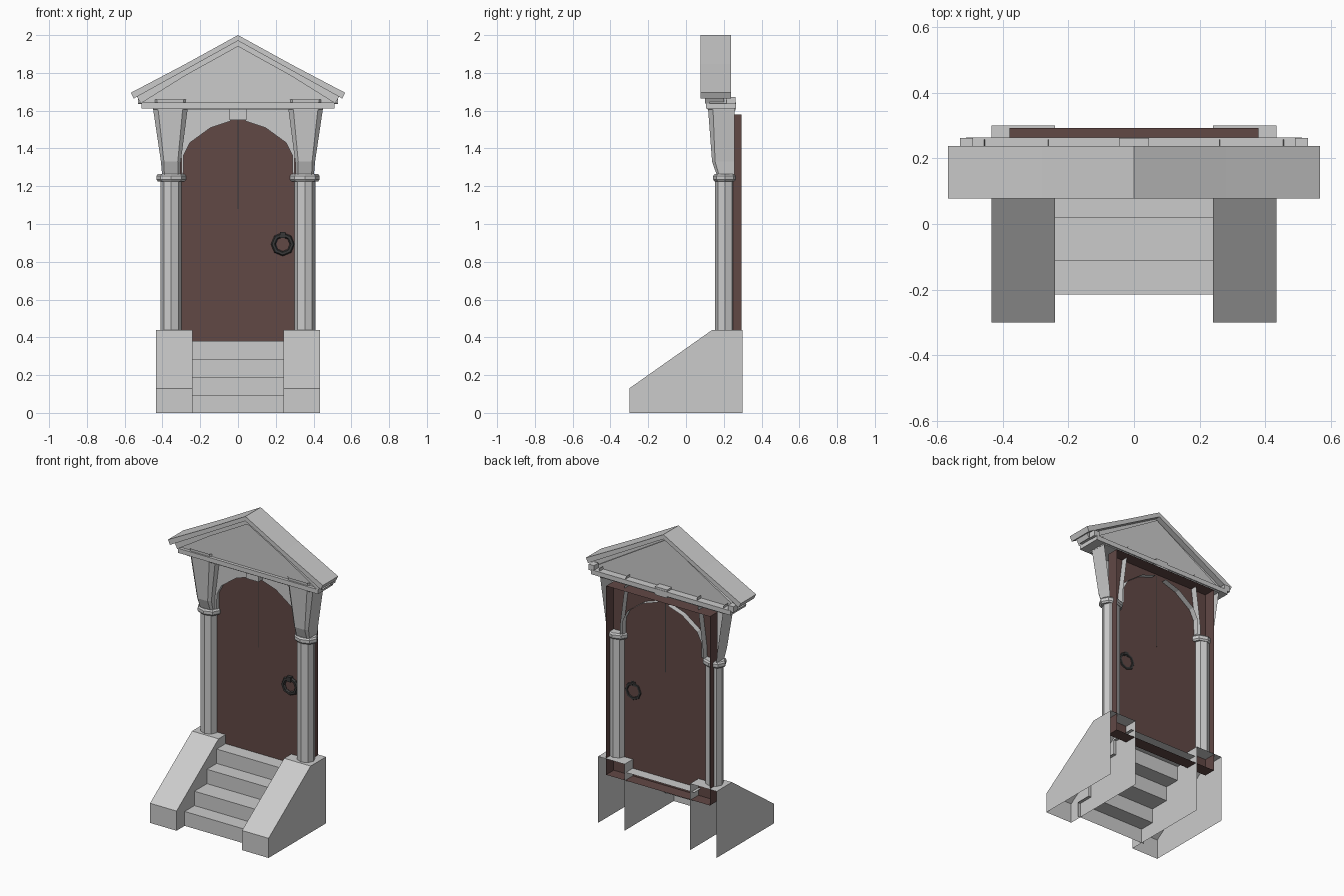
import bpy, bmesh

if "Cube" in bpy.data.objects:
    bpy.data.objects.remove(bpy.data.objects["Cube"])


def finish(name, verts, faces, mat=None, mirror=False, recalc=True):
    me = bpy.data.meshes.new(name)
    me.from_pydata(verts, [], faces)
    if recalc:
        bm = bmesh.new()
        bm.from_mesh(me)
        bmesh.ops.recalc_face_normals(bm, faces=bm.faces)
        bm.to_mesh(me)
        bm.free()
    ob = bpy.data.objects.new(name, me)
    bpy.context.collection.objects.link(ob)
    if mat:
        me.materials.append(mat)
    if mirror:
        ob.modifiers.new("Mirror", 'MIRROR')
    return ob


def prism(name, pts, axis, a, b, caps=(True, True), skip=(), **kw):
    """Extrude a closed profile along x (pts = y,z) or y (pts = x,z)."""
    n = len(pts)
    place = (lambda p, t: (t, p[0], p[1])) if axis == 'x' else (lambda p, t: (p[0], t, p[1]))
    verts = [place(p, t) for t in (a, b) for p in pts]
    faces = [(i, (i + 1) % n, n + (i + 1) % n, n + i) for i in range(n) if i not in skip]
    if caps[0]:
        faces.append(tuple(range(n))[::-1])
    if caps[1]:
        faces.append(tuple(range(n, 2 * n)))
    return finish(name, verts, faces, **kw)


def box(name, x0, x1, y0, y1, z0, z1, **kw):
    return prism(name, [(x0, z0), (x1, z0), (x1, z1), (x0, z1)], 'y', y0, y1, **kw)


def loft(name, rings, closed=True, **kw):
    """Skin a stack of rings; open strips get no caps and no back."""
    n = len(rings[0])
    verts = [v for r in rings for v in r]
    faces = [(k * n + i, k * n + (i + 1) % n, (k + 1) * n + (i + 1) % n, (k + 1) * n + i)
             for k in range(len(rings) - 1) for i in range(n if closed else n - 1)]
    if closed:
        faces += [tuple(range(n))[::-1], tuple(range(len(verts) - n, len(verts)))]
    return finish(name, verts, faces, **kw)


def octagon(cx, cy, rx, ry, z):
    d = 0.7071
    unit = [(1, 0), (d, d), (0, 1), (-d, d), (-1, 0), (-d, -d), (0, -1), (d, -d)]
    return [(cx + rx * u, cy + ry * v, z) for u, v in unit]


def chevron(name, half, y0, y1):
    """Gable strip: half profile (outer edge down, inner edge back up) mirrored in x."""
    pts = half + [(-x, z) for x, z in reversed(half) if x > 0]
    return prism(name, pts, 'y', y0, y1)


def material(name, rgb):
    m = bpy.data.materials.new(name)
    m.diffuse_color = (*rgb, 1)
    m.use_nodes = True
    m.node_tree.nodes["Principled BSDF"].inputs["Base Color"].default_value = m.diffuse_color
    return m


wood = material("dark_wood", (0.12, 0.065, 0.06))
iron = material("dark_iron", (0.04, 0.04, 0.04))

# Sloping stair walls, hollow with open back and bottom
prism("stair_wall", [(-.30, 0), (.30, 0), (.30, .44), (.14, .44), (-.30, .13)],
      'x', .24, .434, skip=(0, 1), mirror=True)

# Steps as an open sheet of risers and treads
path = []
for i, y in enumerate((-.215, -.113, .018, .12)):
    path += [(y, .095 * i), (y, .095 * (i + 1))]
path.append((.285, .38))
sv = [(x, y, z) for y, z in path for x in (-.26, .26)]
finish("steps", sv, [(2 * i, 2 * i + 1, 2 * i + 3, 2 * i + 2) for i in range(len(path) - 1)],
       recalc=False)

# Door: tray open at the back, with a thin seam in the middle
box("door", -.38, .38, .213, .293, .33, 1.58, caps=(True, False), mat=wood)
box("door_seam", -.002, .002, .2115, .2145, 1.08, 1.57, mat=iron)

# Ring handle and its mount
bpy.ops.mesh.primitive_torus_add(major_segments=8, minor_segments=6, major_radius=.05,
                                 minor_radius=.013, location=(.237, .207, .893),
                                 rotation=(1.5708, 0, 0))
bpy.context.object.name = "ring_handle"
bpy.context.object.data.materials.append(iron)
box("handle_mount", .222, .252, .19, .214, .925, .957, mat=iron)

# Eight-sided columns with collars
cx, cy = .354, .207
loft("column", [octagon(cx, cy, .055, .053, z) for z in (.44, 1.24)], mirror=True)
loft("column_collar", [octagon(cx, cy, .078 - d, .063 - d, z) for z, d in
                       ((1.225, .008), (1.235, 0), (1.255, 0), (1.265, .008))], mirror=True)


# Flared brackets with chamfered front corners, open at the back
def bracket_ring(z, xi, xo, yf, c):
    return [(xi, .257, z), (xi, yf + c, z), (xi + c, yf, z),
            (xo - c, yf, z), (xo, yf + c, z), (xo, .257, z)]


loft("bracket", [bracket_ring(1.262, .305, .402, .162, .012),
                 bracket_ring(1.33, .303, .408, .138, .016),
                 bracket_ring(1.66, .26, .457, .113, .028)], closed=False, mirror=True)

# Arch spandrels: front face and underside only
prism("arch_spandrel", [(.29, 1.265), (.288, 1.365), (.255, 1.43), (.145, 1.51),
                        (.04, 1.545), (.04, 1.615), (.30, 1.615), (.30, 1.265)],
      'y', .19, .25, caps=(True, False), skip=(4, 5, 6, 7), mirror=True)
box("keystone", -.045, .045, .15, .21, 1.55, 1.62)
box("keystone_top", -.045, .045, .20, .262, 1.60, 1.655)

# Cornice slabs under the gable
box("lower_cornice", -.45, .45, .115, .257, 1.605, 1.625)
box("cornice", -.512, .512, .105, .264, 1.612, 1.642)
box("cornice_end", .49, .53, .215, .262, 1.635, 1.673, mirror=True)

# Gable panel, raking roof and its front moulding
prism("gable_panel", [(-.53, 1.638), (.53, 1.638), (0, 1.955)], 'y', .125, .215)
chevron("roof", [(0, 2.0), (.28, 1.846), (.567, 1.695), (.552, 1.664), (.28, 1.815), (0, 1.97)],
        .077, .237)
chevron("roof_moulding", [(0, 1.975), (.28, 1.82), (.535, 1.675), (.515, 1.638), (.28, 1.785),
                          (0, 1.94)], .1, .2)
